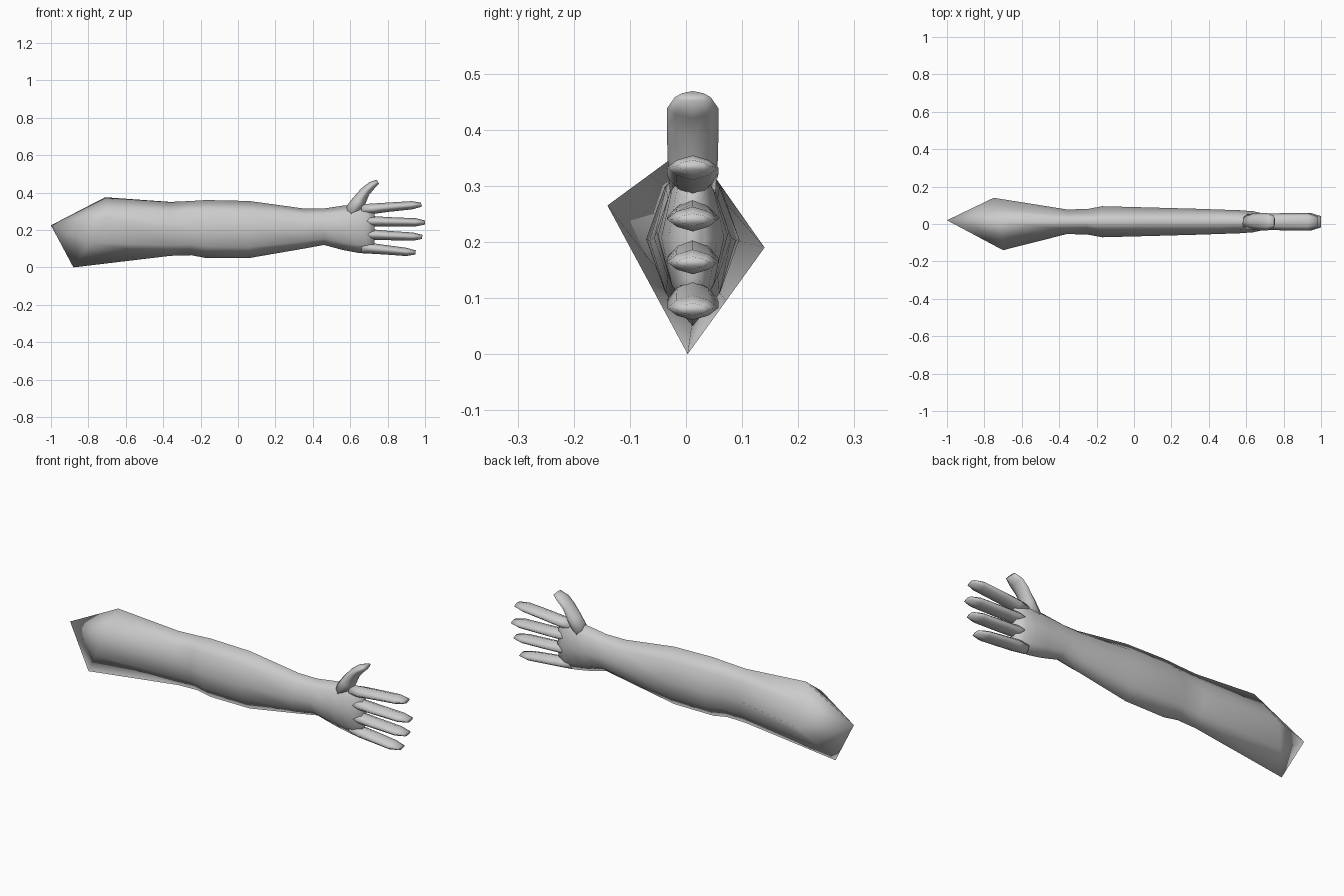
import bpy, bmesh
from mathutils import Vector as V

old = bpy.data.objects.get("Cube")
if old:
    bpy.data.objects.remove(old)

skin = bpy.data.materials.new("pale grey")
skin.use_nodes = True
colour = (0.6, 0.6, 0.6, 1)
skin.diffuse_color = colour
skin.node_tree.nodes["Principled BSDF"].inputs["Base Color"].default_value = colour

MID_Y = 0.012


def ring(top, front, bottom, back, bulge):
    """Eight points: four corners, and diagonals from diamond (0.5) to round (0.7)."""
    corners = [V(p) for p in (top, front, bottom, back)]
    centre = sum(corners, V()) / 4
    points = []
    for p, q in zip(corners, corners[1:] + corners[:1]):
        points += [p, centre + bulge * (p + q - 2 * centre)]
    return points


def loft(name, rings, start=None):
    """Skin a row of rings; the start may close on a point, flat caps otherwise."""
    bm = bmesh.new()
    rows = [[bm.verts.new(p) for p in r] for r in rings]
    for a, b in zip(rows, rows[1:]):
        for i in range(8):
            j = (i + 1) % 8
            bm.faces.new((a[i], a[j], b[j], b[i]))
    if start:
        tip = bm.verts.new(start)
        for i in range(8):
            bm.faces.new((tip, rows[0][(i + 1) % 8], rows[0][i]))
    else:
        bm.faces.new(rows[0])
    bm.faces.new(rows[-1])
    bmesh.ops.recalc_face_normals(bm, faces=bm.faces)
    for f in bm.faces:
        f.smooth = True
    mesh = bpy.data.meshes.new(name)
    bm.to_mesh(mesh)
    bm.free()
    mesh.materials.append(skin)
    obj = bpy.data.objects.new(name, mesh)
    bpy.context.collection.objects.link(obj)


# Arm and palm: slanted shoulder ring, then upright rings along x
arm = [ring((-0.71, 0.01, 0.375), (-0.7, -0.14, 0.265),
            (-0.88, 0.003, 0), (-0.75, 0.14, 0.19), 0.5)]
for x, top, low, half, bulge in [
        (-0.36, 0.35, 0.062, 0.066, 0.6),
        (-0.25, 0.355, 0.065, 0.068, 0.6),
        (-0.17, 0.36, 0.05, 0.083, 0.6),
        (0.06, 0.355, 0.05, 0.077, 0.62),
        (0.35, 0.315, 0.1, 0.069, 0.65),
        (0.46, 0.315, 0.12, 0.065, 0.66),
        (0.56, 0.33, 0.093, 0.062, 0.66),
        (0.64, 0.338, 0.078, 0.056, 0.66),
        (0.69, 0.335, 0.076, 0.044, 0.66),
        (0.73, 0.31, 0.1, 0.022, 0.66)]:
    z = (top + low) / 2
    arm.append(ring((x, MID_Y, top), (x, MID_Y - half, z),
                    (x, MID_Y, low), (x, MID_Y + half, z), bulge))
loft("arm_and_palm", arm, start=(-1, 0.02, 0.225))


def digit(name, path):
    """Finger along points (x, z, half height, half width)."""
    spots = [V((x, MID_Y, z)) for x, z, _, _ in path]
    rings = []
    for i, (_, _, r, w) in enumerate(path):
        d = (spots[min(i + 1, len(spots) - 1)] - spots[max(i - 1, 0)]).normalized()
        up, side = V((-d.z, 0, d.x)) * r, V((0, w, 0))
        p = spots[i]
        rings.append(ring(p + up, p - side, p - up, p + side, 0.62))
    loft(name, rings)


# Four fingers: root height, tip x, tip height
for name, root, end, tip in [("index_finger", 0.308, 0.98, 0.335),
                             ("middle_finger", 0.248, 1.0, 0.24),
                             ("ring_finger", 0.178, 0.985, 0.163),
                             ("little_finger", 0.106, 0.95, 0.08)]:
    steps = [(0.66, 0, 0.03, 0.03), (0.72, 0.2, 0.028, 0.044),
             (0.8, 0.5, 0.025, 0.046), (end - 0.05, 0.9, 0.022, 0.046),
             (end, 1, 0.011, 0.03)]
    digit(name, [(x, root + (tip - root) * t, r, w) for x, t, r, w in steps])

# Thumb rising from the wrist side of the palm
digit("thumb", [(0.6, 0.28, 0.045, 0.04), (0.645, 0.35, 0.038, 0.045),
                (0.68, 0.405, 0.027, 0.046), (0.715, 0.438, 0.022, 0.046),
                (0.748, 0.458, 0.013, 0.032)])
